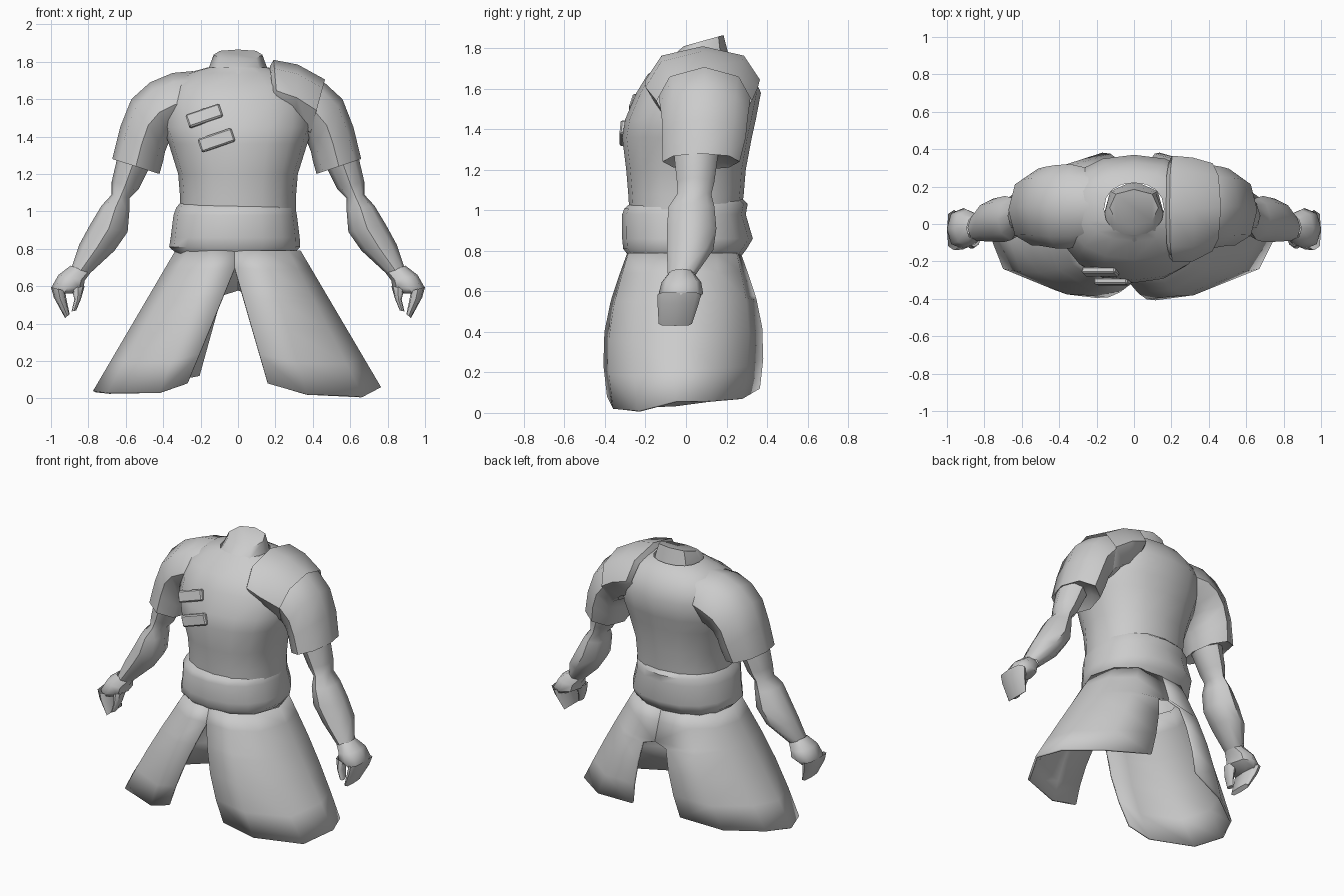
import bpy, bmesh, math
from mathutils import Vector

mat = bpy.data.materials.new("plain grey")
mat.diffuse_color = (0.6, 0.6, 0.6, 1)


def finish(name, bm, angle=50):
    bmesh.ops.recalc_face_normals(bm, faces=bm.faces)
    me = bpy.data.meshes.new(name)
    bm.to_mesh(me)
    bm.free()
    me.materials.append(mat)
    ob = bpy.data.objects.new(name, me)
    bpy.context.collection.objects.link(ob)
    bpy.ops.object.select_all(action='DESELECT')
    ob.select_set(True)
    bpy.context.view_layer.objects.active = ob
    bpy.ops.object.shade_smooth_by_angle(angle=math.radians(angle))
    return ob


def tube(name, rings, n=8, power=0.85, side=1, caps=(True, True)):
    """Loft rings given as (ax, az, bx, bz, y_front, y_back[, tilt])."""
    bm = bmesh.new()
    loops = []
    for ax, az, bx, bz, y0, y1, *tilt in rings:
        loop = []
        for i in range(n):
            a = 2 * math.pi * i / n
            c, s = math.cos(a), math.sin(a)
            u = math.copysign(abs(c) ** power, c)
            v = math.copysign(abs(s) ** power, s)
            x = (ax + bx) / 2 + u * (bx - ax) / 2
            z = (az + bz) / 2 + u * (bz - az) / 2
            z += (tilt[0] if tilt else 0) * v * (y1 - y0) / 2
            loop.append(bm.verts.new((x * side, (y0 + y1) / 2 + v * (y1 - y0) / 2, z)))
        loops.append(loop)
    for p, q in zip(loops, loops[1:]):
        for i in range(n):
            j = (i + 1) % n
            bm.faces.new((p[i], p[j], q[j], q[i]))
    for use, loop in zip(caps, (loops[0], loops[-1])):
        if use:
            bm.faces.new(loop)
    return finish(name, bm)


def level(z, half, y0, y1, tilt=0, cx=0):
    return (cx - half, z, cx + half, z, y0, y1, tilt)


# Tunic body
tube("tunic_body", [
    level(1.0, 0.31, -0.28, 0.275), level(1.08, 0.31, -0.285, 0.285),
    level(1.2, 0.32, -0.295, 0.295), level(1.36, 0.37, -0.315, 0.325),
    level(1.45, 0.40, -0.30, 0.345), level(1.58, 0.40, -0.245, 0.37),
    level(1.67, 0.36, -0.19, 0.33), level(1.74, 0.27, -0.09, 0.28),
    level(1.77, 0.16, -0.06, 0.22)], n=16, power=0.9, caps=(False, False))

# Neck with slanted top
tube("neck", [level(1.68, 0.17, -0.19, 0.23, 0.15), level(1.77, 0.155, -0.08, 0.205, 0.13),
              level(1.838, 0.13, -0.01, 0.185, 0.28)], n=8, caps=(False, True))

# Waist sash
tube("sash", [
    level(0.77, 0.31, -0.28, 0.27, 0, -0.015), level(0.81, 0.35, -0.31, 0.30, 0, -0.018),
    level(0.86, 0.345, -0.315, 0.33, 0, -0.015), level(0.98, 0.33, -0.315, 0.295, 0, -0.015),
    level(1.02, 0.318, -0.305, 0.305, 0.04, -0.012),
    level(1.045, 0.30, -0.275, 0.28, 0.04, -0.01)], n=16, power=0.9, caps=(False, False))

# Shoulder sleeves, arms and hands on both sides
SLEEVE = [
    (0.24, 1.75, 0.26, 1.42, -0.10, 0.30), (0.35, 1.74, 0.33, 1.40, -0.13, 0.32),
    (0.47, 1.69, 0.37, 1.37, -0.13, 0.315), (0.57, 1.60, 0.39, 1.32, -0.12, 0.305),
    (0.63, 1.45, 0.40, 1.27, -0.115, 0.295), (0.672, 1.28, 0.42, 1.20, -0.115, 0.265),
    (0.63, 1.30, 0.46, 1.24, -0.06, 0.2)]
for side, tag in ((1, "left"), (-1, "right")):
    sleeve = SLEEVE
    if side > 0:        # starts beneath the shoulder guard, slightly slimmer
        sleeve = [(a * 0.98, b, c, d, e, f) for a, b, c, d, e, f in SLEEVE[1:]]
    tube(tag + "_sleeve", sleeve, n=8, power=0.95, side=side, caps=(False, True))
    tube(tag + "_arm", [
        (0.64, 1.31, 0.46, 1.26, -0.06, 0.16), (0.675, 1.16, 0.53, 1.12, -0.045, 0.14),
        (0.675, 1.09, 0.58, 1.07, -0.045, 0.125), (0.73, 1.03, 0.58, 1.01, -0.085, 0.14),
        (0.79, 0.93, 0.59, 0.89, -0.095, 0.15), (0.85, 0.82, 0.66, 0.79, -0.095, 0.135),
        (0.89, 0.70, 0.79, 0.67, -0.09, 0.05)], side=side, power=1, caps=(False, False))
    # Palm, finger slab and thumb
    tube(tag + "_palm", [
        (0.895, 0.71, 0.79, 0.67, -0.085, 0.04), (0.96, 0.66, 0.82, 0.63, -0.12, 0.075),
        (1.0, 0.59, 0.825, 0.59, -0.135, 0.085), (0.985, 0.56, 0.88, 0.56, -0.12, 0.06)],
        side=side, caps=(False, True))
    tube(tag + "_fingers", [
        (1.0, 0.595, 0.925, 0.575, -0.14, 0.075), (0.985, 0.54, 0.915, 0.52, -0.14, 0.06),
        (0.925, 0.43, 0.90, 0.45, -0.135, 0.03)], power=0.6, side=side, caps=(False, True))
    tube(tag + "_thumb", [
        (0.89, 0.59, 0.82, 0.60, -0.12, -0.03), (0.875, 0.53, 0.84, 0.53, -0.13, -0.05),
        (0.89, 0.465, 0.865, 0.47, -0.13, -0.08)], side=side, caps=(False, True))

# Shoulder guard worn over one side only
tube("shoulder_guard", [
    (0.17, 1.775, 0.20, 1.50, -0.17, 0.33), (0.19, 1.81, 0.22, 1.48, -0.20, 0.365),
    (0.32, 1.785, 0.31, 1.43, -0.20, 0.355), (0.465, 1.705, 0.375, 1.375, -0.145, 0.325)],
    n=8, power=0.95, caps=(False, False))

# Flared skirt of two panels, split at the front and at the back
WAIST = [(0, -.29), (.14, -.285), (.27, -.2), (.335, -.02), (.29, .15), (.17, .25), (0, .27)]
HEM = {1: [(.16, -.39, .08), (.37, -.36, .02), (.67, -.24, .01), (.765, -.05, .06),
           (.70, .12, .06), (.48, .28, .07), (.16, .365, .12)],
       -1: [(.27, -.375, .08), (.42, -.355, .03), (.70, -.24, .03), (.775, -.05, .04),
            (.70, .12, .06), (.48, .28, .07), (.21, .365, .12)]}
ROWS = [0, 0.13, 0.31, 0.35, 0.55, 0.78, 1]
for side, tag in ((1, "left"), (-1, "right")):
    bm = bmesh.new()
    grid = []
    for t in ROWS:
        row = []
        for k, ((wx, wy), (hx, hy, hz)) in enumerate(zip(WAIST, HEM[side])):
            x = wx + (hx - wx) * t
            if k == 0:      # front slit edge
                x = hx * max(0, (t - 0.13) / 0.87) - 0.02 * (1 - t) * side
            elif k == 6:    # back slit edge
                x = 0 if t < 0.33 else 0.09 + (hx - 0.09) * (t - 0.35) / 0.65
            y = (wy + (hy - wy) * t) * (1 + 0.17 * math.sin(math.pi * t))
            row.append(bm.verts.new((x * side, y, 0.79 + (hz - 0.79) * t)))
        grid.append(row)
    for p, q in zip(grid, grid[1:]):
        for i in range(6):
            bm.faces.new((p[i], p[i + 1], q[i + 1], q[i]))
    ob = finish(tag + "_skirt_panel", bm)
    mod = ob.modifiers.new("cloth", 'SOLIDIFY')
    mod.thickness = 0.015
    mod.offset = -1

# Two slanted chest clasps
for i, (x, y, z, lean) in enumerate(((-.18, -.255, 1.51, -0.3), (-.115, -.308, 1.38, -0.1))):
    bm = bmesh.new()
    bmesh.ops.create_cube(bm, size=1)
    for v in bm.verts:
        v.co = Vector((v.co.x * 0.19, v.co.y * 0.035, v.co.z * 0.075))
    bmesh.ops.bevel(bm, geom=bm.edges[:], offset=0.008, segments=1, affect='EDGES')
    ob = finish("chest_clasp_%d" % (i + 1), bm, 30)
    ob.location = (x, y, z)
    ob.rotation_euler = (lean, -0.33, 0.0)
